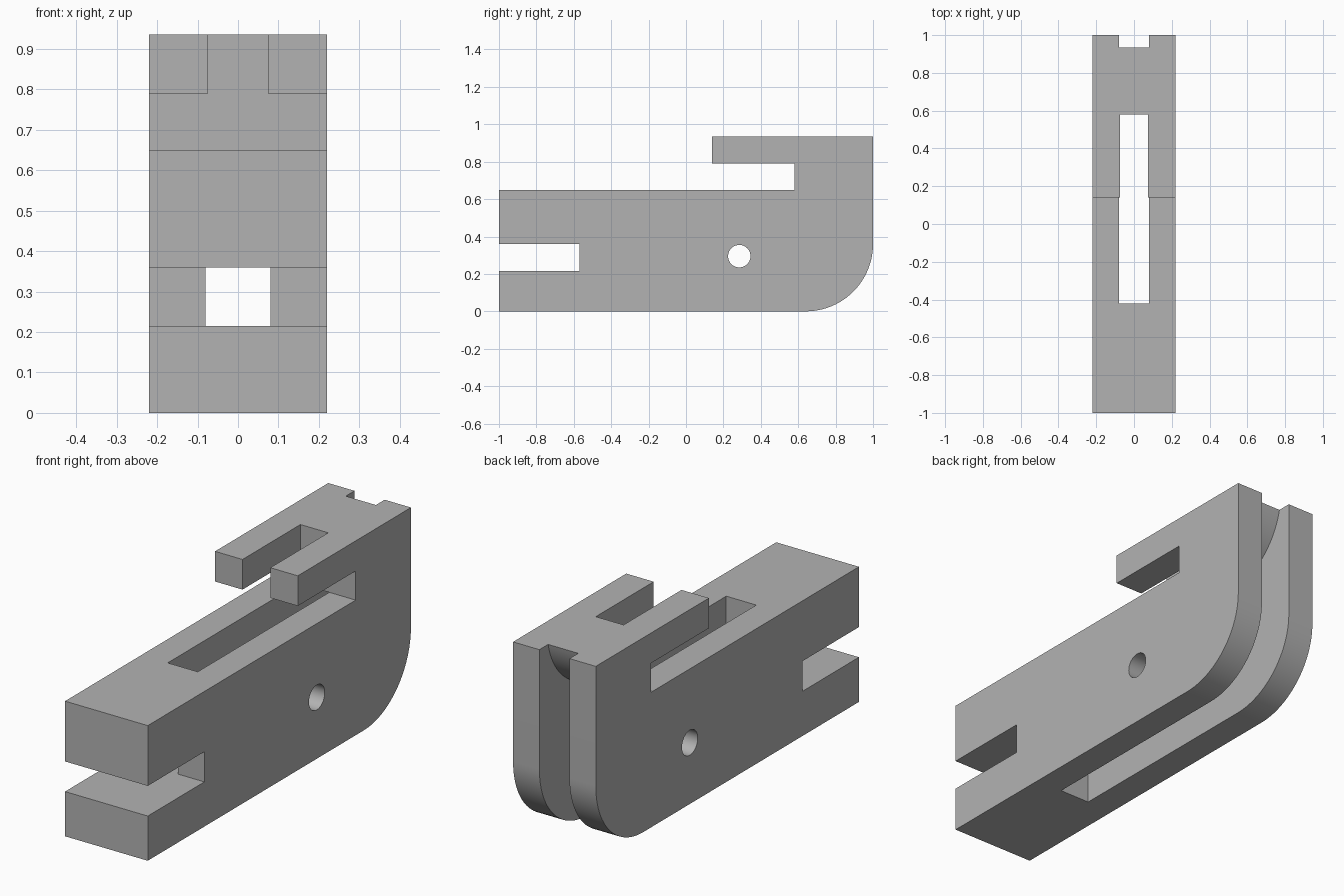
import bpy, bmesh
from math import sin, cos, pi, radians

cube = bpy.data.objects.get("Cube")
if cube:
    bpy.data.objects.remove(cube, do_unlink=True)

grey = bpy.data.materials.new("plain_grey")
grey.use_nodes = True
COLOUR = (0.45, 0.45, 0.45, 1)
grey.diffuse_color = COLOUR
grey.node_tree.nodes["Principled BSDF"].inputs["Base Color"].default_value = COLOUR


def arc(cy, cz, r, start, end, steps=24):
    """Points on a circle in the side plane, angles in degrees."""
    angles = [radians(start + (end - start) * i / steps) for i in range(steps + 1)]
    return [(cy + r * cos(a), cz + r * sin(a)) for a in angles]


def prism(name, profile, half_width):
    """Extrude a (y, z) side profile across x."""
    bm = bmesh.new()
    face = bm.faces.new([bm.verts.new((-half_width, y, z)) for y, z in profile])
    side = bmesh.ops.extrude_face_region(bm, geom=[face])
    verts = [v for v in side["geom"] if isinstance(v, bmesh.types.BMVert)]
    bmesh.ops.translate(bm, verts=verts, vec=(2 * half_width, 0, 0))
    bmesh.ops.recalc_face_normals(bm, faces=bm.faces)
    mesh = bpy.data.meshes.new(name)
    bm.to_mesh(mesh)
    bm.free()
    mesh.materials.append(grey)
    obj = bpy.data.objects.new(name, mesh)
    bpy.context.collection.objects.link(obj)
    return obj


def box(y0, y1, z0, z1):
    return [(y0, z0), (y1, z0), (y1, z1), (y0, z1)]


# Body: hooked top, notched front, rounded lower back corner
body = prism("body", [(-1, 0)] + arc(0.64, 0.36, 0.36, -90, 0) + [
    (1, 0.935), (0.14, 0.935), (0.14, 0.79), (0.58, 0.79), (0.58, 0.65),
    (-1, 0.65), (-1, 0.36), (-0.57, 0.36), (-0.57, 0.215), (-1, 0.215)], 0.22)

# Central slot, leaving a web with a curved underside below the hook
slot = [(-0.42, -0.1), (1.1, -0.1), (1.1, 1.012)]
slot += arc(0.58, 1.012, 0.362, 0, -90) + [(0.58, 0.7), (-0.42, 0.7)]

cutters = [
    prism("slot_cutter", slot, 0.08),
    prism("front_passage_cutter", box(-0.7, -0.3, 0.215, 0.36), 0.08),
    prism("hook_gap_cutter", box(0, 0.58, 0.72, 1.1), 0.074),
    prism("pin_hole_cutter", arc(0.285, 0.295, 0.06, 0, 352.5, 47), 0.4),
]

# Cut the openings, then drop the cutters
bpy.context.view_layer.objects.active = body
body.select_set(True)
for cutter in cutters:
    cut = body.modifiers.new(cutter.name, "BOOLEAN")
    cut.operation = "DIFFERENCE"
    cut.solver = "EXACT"
    cut.object = cutter
    bpy.ops.object.modifier_apply(modifier=cut.name)
    bpy.data.objects.remove(cutter, do_unlink=True)

bpy.ops.object.shade_smooth_by_angle(angle=radians(30))
